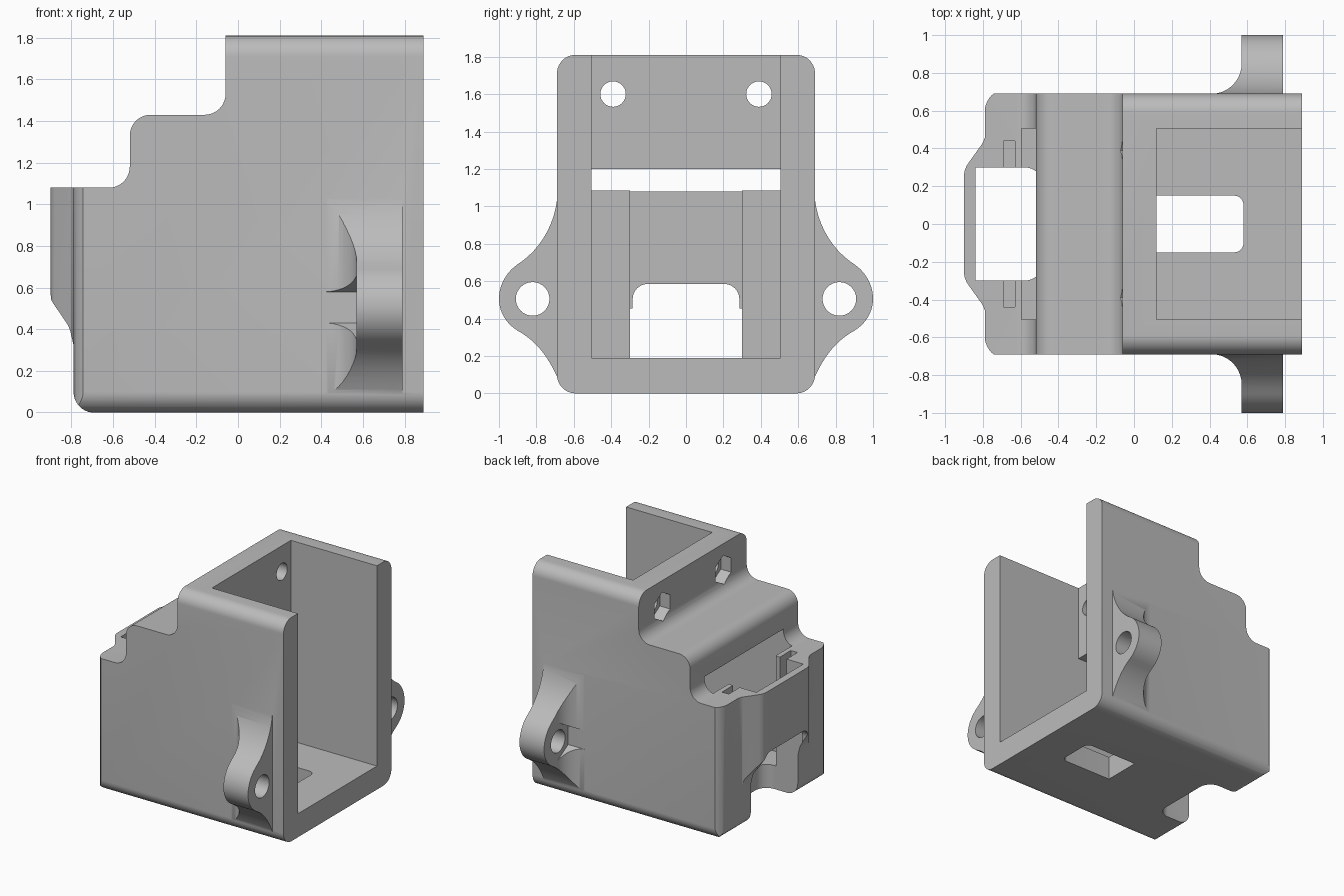
import bpy, bmesh, math
from mathutils import Vector
from mathutils.geometry import interpolate_bezier

if "Cube" in bpy.data.objects:
    bpy.data.objects.remove(bpy.data.objects["Cube"])

grey = bpy.data.materials.new("plain grey")
grey.diffuse_color = (0.5, 0.5, 0.5, 1)
grey.use_nodes = True
grey.node_tree.nodes["Principled BSDF"].inputs["Base Color"].default_value = grey.diffuse_color


def rounded(corners, n=10):
    """Outline from (u, v) or (u, v, radius) corners, with arcs at the radii."""
    out, m = [], len(corners)
    for i, c in enumerate(corners):
        p = Vector(c[:2])
        if len(c) < 3:
            out.append(p)
            continue
        d1 = (Vector(corners[i - 1][:2]) - p).normalized()
        d2 = (Vector(corners[(i + 1) % m][:2]) - p).normalized()
        half = d1.angle(d2) / 2
        t = c[2] / math.tan(half)
        mid = p + (d1 + d2).normalized() * c[2] / math.sin(half)
        a, b = p + d1 * t - mid, p + d2 * t - mid
        a0 = math.atan2(a.y, a.x)
        da = math.atan2(b.y, b.x) - a0
        da = (da + math.pi) % (2 * math.pi) - math.pi
        out += [mid + c[2] * Vector((math.cos(a0 + da * k / n), math.sin(a0 + da * k / n)))
                for k in range(n + 1)]
    return out


def curve(*chains):
    """Outline from cubic bezier pieces (start, handle, handle, end)."""
    out = []
    for a, h1, h2, b in chains:
        out += interpolate_bezier(Vector(a), Vector(h1), Vector(h2), Vector(b), 12)[:-1]
    return out + [Vector(chains[-1][3])]


def ngon(u, v, r, n):
    """Regular polygon with a point straight up."""
    return [Vector((u + r * math.sin(2 * math.pi * k / n), v + r * math.cos(2 * math.pi * k / n)))
            for k in range(n)]


def rect(u0, u1, v0, v1):
    return [(u0, v0), (u1, v0), (u1, v1), (u0, v1)]


def prism(name, outline, axis, lo, hi):
    """Extrude an outline along x (y,z), y (x,z) or z (x,y)."""
    place = {"x": lambda u, v, w: (w, u, v), "y": lambda u, v, w: (u, w, v),
             "z": lambda u, v, w: (u, v, w)}[axis]
    bm = bmesh.new()
    face = bm.faces.new([bm.verts.new(place(p[0], p[1], lo)) for p in outline])
    ext = bmesh.ops.extrude_face_region(bm, geom=[face])["geom"]
    bmesh.ops.translate(bm, vec=place(0, 0, hi - lo),
                        verts=[e for e in ext if isinstance(e, bmesh.types.BMVert)])
    bmesh.ops.recalc_face_normals(bm, faces=bm.faces)
    me = bpy.data.meshes.new(name)
    bm.to_mesh(me)
    bm.free()
    me.materials.append(grey)
    ob = bpy.data.objects.new(name, me)
    bpy.context.collection.objects.link(ob)
    return ob


def combine(ob, other, op):
    """Apply a boolean and remove the helper."""
    mod = ob.modifiers.new("bool", "BOOLEAN")
    mod.operation, mod.solver, mod.object = op, "EXACT", other
    bpy.context.view_layer.update()
    me = bpy.data.meshes.new_from_object(ob.evaluated_get(bpy.context.evaluated_depsgraph_get()))
    ob.modifiers.clear()
    ob.data = me
    bpy.data.objects.remove(other)


# Stepped body: side, end and plan outlines intersected
body = prism("housing", rounded([
    (-.79, -.001, .1), (.89, -.001), (.89, 1.83), (-.06, 1.83), (-.06, 1.43, .1),
    (-.52, 1.43, .1), (-.52, 1.08, .1), (-.79, 1.08)]), "y", -.8, .8)
combine(body, prism("end_outline", rounded([
    (-.69, 0, .1), (.69, 0, .1), (.69, 1.81, .1), (-.69, 1.81, .1)]), "x", -1.1, 1.1), "INTERSECT")
combine(body, prism("plan_outline", rounded([
    (-.791, -.72, .13), (1.2, -.72), (1.2, .72), (-.791, .72, .13)]), "z", -.2, 2), "INTERSECT")

# Bulge on the back
bulge = prism("bulge", rounded([
    (-.7, -.47), (-.785, -.47), (-.80, -.43, .1), (-.90, -.29, .12), (-.90, .29, .12),
    (-.80, .43, .1), (-.785, .47), (-.7, .47)]), "z", .1, 1.08)
combine(bulge, prism("bulge_side", rounded([
    (-.6, 1.2), (-1, 1.2), (-.905, .55, .15), (-.81, .41, .15), (-.785, .30), (-.6, .30)]),
    "y", -.7, .7), "INTERSECT")
combine(body, bulge, "UNION")

# Screw ears with nut clearance, one per side
for s in (1, -1):
    side = curve(((.685, 1.09), (.69, .9), (.79, .76), (.90, .69)),
                 ((.90, .69), (.965, .645), (1, .575), (1, .505)),
                 ((1, .505), (1, .44), (.965, .375), (.90, .335)),
                 ((.90, .335), (.80, .28), (.74, .2), (.685, .08)))
    side += [Vector((.6, .08)), Vector((.6, 1.09))]
    ear = prism("ear", [(s * p.x, p.y) for p in side], "x", .2, .79)
    plan = rounded([(.85, .55), (.85, 1.1), (.57, 1.1), (.57, .689, .16), (.3, .689), (.3, .55)])
    combine(ear, prism("ear_plan", [(p.x, s * p.y) for p in plan], "z", -.1, 1.3), "INTERSECT")
    combine(ear, prism("nut_cut", ngon(s * .82, .505, .15, 6), "x", .25, .571), "DIFFERENCE")
    combine(ear, prism("screw_cut", ngon(s * .82, .505, .09, 32), "x", .5, .9), "DIFFERENCE")
    combine(body, ear, "UNION")

# Main bay with low chamber behind it, back pocket, back window, floor hole
cutters = [
    prism("bay", [(.12, 2), (.12, 1.2), (-.595, 1.2), (-.595, .19), (1, .19), (1, 2)],
          "y", -.505, .505),
    prism("pocket", rounded([(-.84, -.3), (-.48, -.3, .1), (-.48, .3, .1), (-.84, .3)]),
          "z", -.1, 1.19),
    prism("back_window", rounded([(-.285, -.1), (.285, -.1), (.285, .585, .08), (-.285, .585, .08)]),
          "x", -1, -.7),
    prism("floor_hole", rounded([(.12, -.15), (.58, -.15, .05), (.58, .15, .05), (.12, .15)]),
          "z", -.1, .3),
]
# Side slots in the pocket, screw holes and nut recesses in the tall wall
for s in (1, -1):
    cutters += [
        prism("slot", rect(-.69, -.63, *sorted((s * .28, s * .44))), "z", .7, 1.2),
        prism("wall_screw", ngon(s * .39, 1.6, .068, 32), "x", -.3, .2),
        prism("wall_nut", ngon(s * .39, 1.6, .115, 6), "x", -.2, .03),
    ]
for c in cutters:
    combine(body, c, "DIFFERENCE")

# Smooth rounded edges, keep the rest sharp
bpy.ops.object.select_all(action="DESELECT")
body.select_set(True)
bpy.context.view_layer.objects.active = body
bpy.ops.object.shade_smooth_by_angle(angle=math.radians(30))
